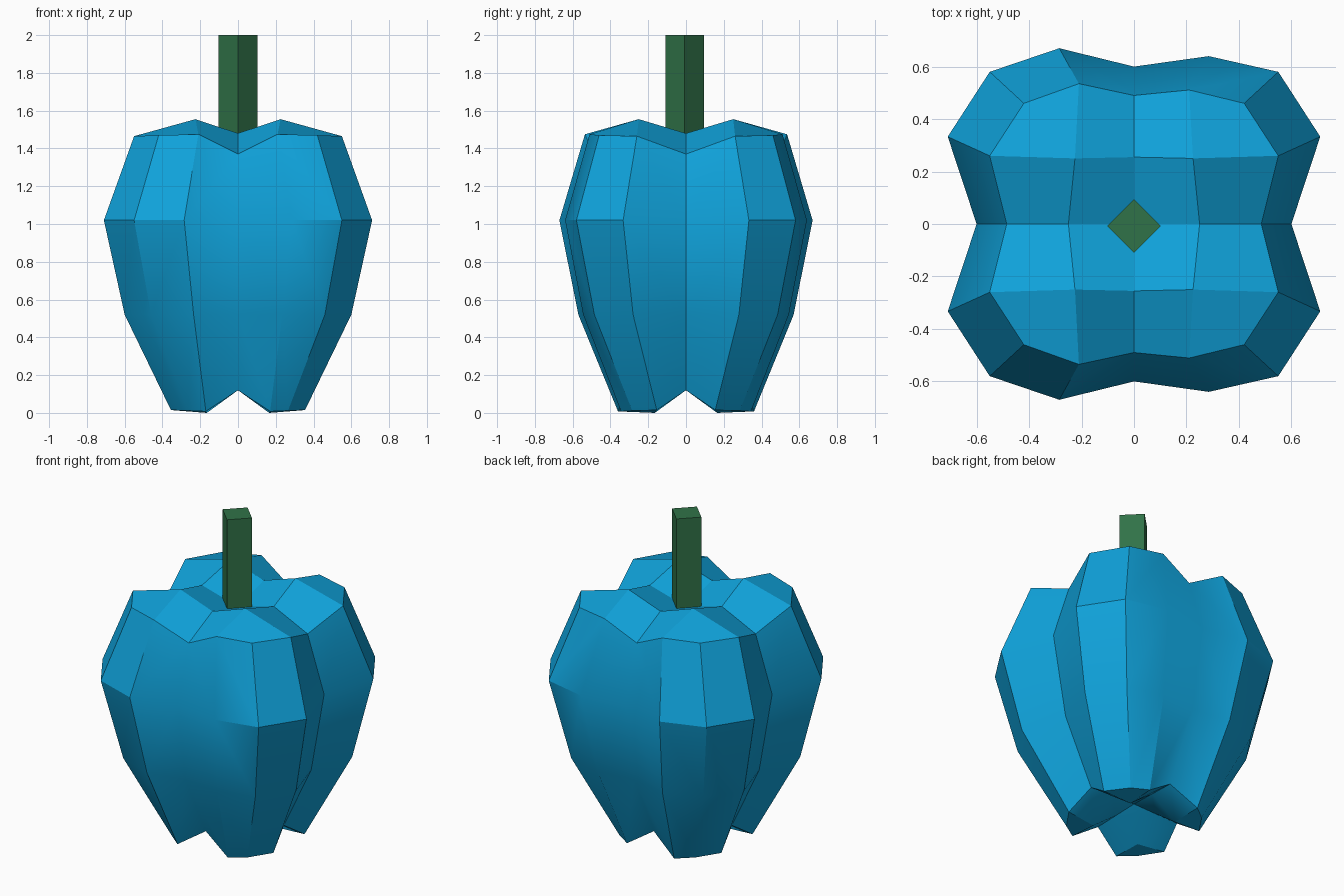
import bpy, bmesh, math

if "Cube" in bpy.data.objects:
    bpy.data.objects.remove(bpy.data.objects["Cube"])


def material(name, color):
    m = bpy.data.materials.new(name)
    m.diffuse_color = (*color, 1)
    m.use_nodes = True
    m.node_tree.nodes["Principled BSDF"].inputs["Base Color"].default_value = m.diffuse_color
    return m


def finish(bm, name, mat, angle=None):
    bmesh.ops.remove_doubles(bm, verts=bm.verts, dist=0.0005)
    bmesh.ops.recalc_face_normals(bm, faces=bm.faces)
    me = bpy.data.meshes.new(name)
    bm.to_mesh(me)
    bm.free()
    ob = bpy.data.objects.new(name, me)
    bpy.context.collection.objects.link(ob)
    me.materials.append(mat)
    if angle:
        bpy.ops.object.select_all(action='DESELECT')
        ob.select_set(True)
        bpy.context.view_layer.objects.active = ob
        bpy.ops.object.shade_smooth_by_angle(angle=math.radians(angle))
    return ob


# One lobe's outline per level: groove, side, corner, front, groove
RINGS = [
    [(.32, 0, .12), (.355, .155, .015), (.265, .285, .012), (.17, .36, .008), (0, .32, .12)],
    [(.51, 0, .52), (.60, .28, .52), (.46, .485, .52), (.235, .57, .52), (0, .52, .52)],
    [(.60, 0, 1.02), (.71, .333, 1.02), (.55, .58, 1.02), (.285, .67, 1.02), (0, .60, 1.02)],
    [(.485, 0, 1.37), (.55, .26, 1.465), (.42, .46, 1.47), (.21, .535, 1.475), (0, .49, 1.37)],
]
# Inner cap points: side groove, peak, front groove, centre
TOP = [(.25, 0, 1.48), (.225, .25, 1.555), (0, .255, 1.48), (0, 0, 1.41)]
BOTTOM = [(.16, 0, .125), (.165, .165, 0), (0, .16, .125), (0, 0, .13)]


def add_lobe(bm, sx, sy):
    def vert(p, flat=False):
        y = p[1] * (.955 if flat and sx > 0 else 1)  # right lobes bulge a little less
        return bm.verts.new((p[0] * sx, y * sy, p[2]))

    rows = [[vert(p, i == 3) for i, p in enumerate(r)] for r in RINGS]
    for lo, hi in zip(rows, rows[1:]):
        for i in range(4):
            bm.faces.new((lo[i], lo[i + 1], hi[i + 1], hi[i]))
    for ring, cap in ((rows[-1], TOP), (rows[0], BOTTOM)):
        g0, a, b, c, g1 = ring
        e0, d, e1, mid = [vert(p) for p in cap]
        for f in ((g0, a, d, e0), (a, b, c, d), (d, c, g1, e1), (e0, d, e1, mid)):
            bm.faces.new(f)


# Four-lobed pepper body
bm = bmesh.new()
for sx in (1, -1):
    for sy in (1, -1):
        add_lobe(bm, sx, sy)
finish(bm, "pepper_body", material("blue skin", (.005, .37, .72)), 30)

# Square stem, turned corner-forward
bm = bmesh.new()
bmesh.ops.create_cone(bm, cap_ends=True, segments=4, radius1=.102, radius2=.102, depth=.62)
for v in bm.verts:
    v.co.z += 1.69
    v.co.y -= .007
finish(bm, "stem", material("green stem", (.03, .17, .065)))
